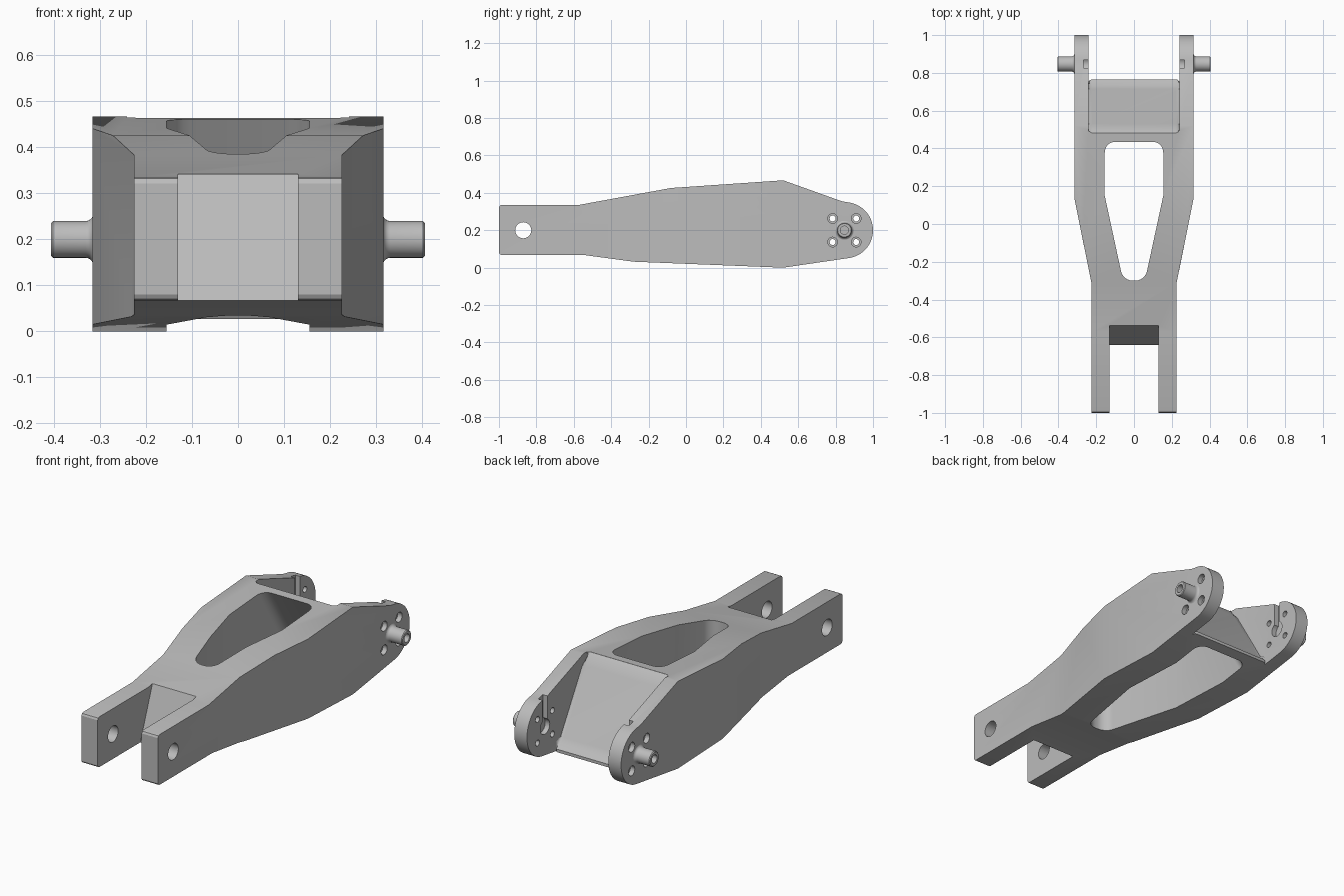
import bpy, bmesh, math
from mathutils import Matrix

if "Cube" in bpy.data.objects:
    bpy.data.objects.remove(bpy.data.objects["Cube"])

grey = bpy.data.materials.new("light grey metal")
grey.diffuse_color = (0.5, 0.5, 0.5, 1)
grey.use_nodes = True
grey.node_tree.nodes["Principled BSDF"].inputs["Base Color"].default_value = grey.diffuse_color


def make(name, bm):
    bmesh.ops.recalc_face_normals(bm, faces=bm.faces)
    me = bpy.data.meshes.new(name)
    bm.to_mesh(me)
    bm.free()
    me.materials.append(grey)
    ob = bpy.data.objects.new(name, me)
    bpy.context.collection.objects.link(ob)
    return ob


def loft(bm, a, b):
    """Closed solid between two matching rings of points; returns joining edges."""
    va, vb = [bm.verts.new(p) for p in a], [bm.verts.new(p) for p in b]
    bm.faces.new(va)
    bm.faces.new(vb)
    n = len(va)
    for i in range(n):
        bm.faces.new((va[i], va[(i + 1) % n], vb[(i + 1) % n], vb[i]))
    return [bm.edges.get((va[i], vb[i])) for i in range(n)]


def side_prism(bm, pts, x0, x1):
    return loft(bm, [(x0, y, z) for y, z in pts], [(x1, y, z) for y, z in pts])


def circle(y, z, r, n=32):
    return [(y + r * math.cos(math.tau * i / n), z + r * math.sin(math.tau * i / n)) for i in range(n)]


def combine(ob, tool, op='DIFFERENCE'):
    mod = ob.modifiers.new("cut", 'BOOLEAN')
    mod.operation, mod.solver, mod.object = op, 'EXACT', tool
    bpy.context.view_layer.objects.active = ob
    bpy.ops.object.modifier_apply(modifier=mod.name)
    bpy.data.objects.remove(tool)


def smooth(ob):
    bpy.ops.object.select_all(action='DESELECT')
    ob.select_set(True)
    bpy.context.view_layer.objects.active = ob
    bpy.ops.object.shade_smooth_by_angle(angle=math.radians(25))


# Arm body: side silhouette with rounded rear end
arc = [(0.85 + 0.15 * math.cos(math.radians(a)), 0.2 + 0.15 * math.sin(math.radians(a)))
       for a in range(-84, 85, 6)]
side = [(-1, 0.08), (-0.995, 0.071), (-0.985, 0.067), (-0.54, 0.067), (-0.28, 0.032),
        (0.52, 0.0)] + arc + [(0.83, 0.356), (0.52, 0.467), (-0.08, 0.426), (-0.57, 0.336),
        (-0.985, 0.336), (-0.995, 0.332), (-1, 0.322)]
bm = bmesh.new()
side_prism(bm, side, -0.5, 0.5)
body = make("arm_body", bm)

# Plan outline: narrow front, flared rear
half = [(0.226, -1.2), (0.226, -0.31), (0.316, 0.14), (0.316, 1.2)]
plan = half + [(-x, y) for x, y in reversed(half)]
bm = bmesh.new()
loft(bm, [(x, y, -0.2) for x, y in plan], [(x, y, 0.7) for x, y in plan])
combine(body, make("plan_cutter", bm), 'INTERSECT')

# Front fork slot with sloping end
bm = bmesh.new()
side_prism(bm, [(-1.2, -0.1), (-0.702, -0.1), (-0.478, 0.5), (-1.2, 0.5)], -0.13, 0.13)
combine(body, make("fork_cutter", bm))

# Central window with rounded corners and a back wall leaning rearward
bm = bmesh.new()
rings = []
for z in (-0.1, 0.6):
    back = 0.435 + (0.46 - z) * 0.63
    h = [(0.058, -0.3), (0.155, 0.15), (0.155, back)]
    rings.append([(x, y, z) for x, y in h + [(-x, y) for x, y in reversed(h)]])
edges = loft(bm, *rings)
corners = [e for e in edges if abs(abs(e.verts[0].co.x) - 0.155) > 0.01 or e.verts[0].co.y > 0.2]
bmesh.ops.bevel(bm, geom=corners, offset=0.05, segments=6, profile=0.5, affect='EDGES')
combine(body, make("window_cutter", bm))

# Rear pocket between the ears, sloping floor with filleted sides
floor = [(0.474, 0.6), (0.482, 0.464), (0.5, 0.452), (0.53, 0.41), (0.715, 0.098),
         (0.735, 0.07), (0.765, 0.052), (0.765, -0.1)]
bm = bmesh.new()
side_prism(bm, floor + [(1.2, -0.1), (1.2, 0.6)], -0.241, 0.241)
bm.edges.ensure_lookup_table()
rim = [e for e in bm.edges if abs(e.verts[0].co.x - e.verts[1].co.x) < 1e-5
       and all(v.co.y < 0.8 for v in e.verts)]
bmesh.ops.bevel(bm, geom=rim, offset=0.02, segments=4, profile=0.5, affect='EDGES')
combine(body, make("pocket_cutter", bm))

# Through holes: fork pin hole and four bolt holes per ear
bolts = [(0.847 + sy * 0.063, 0.2 + sz * 0.063) for sy in (-1, 1) for sz in (-1, 1)]
bm = bmesh.new()
side_prism(bm, circle(-0.87, 0.2, 0.043), -0.5, 0.5)
for y, z in bolts:
    side_prism(bm, circle(y, z, 0.016, 20), -0.5, 0.5)
combine(body, make("hole_cutter", bm))

# Bolt counterbores on the outside of the ears
bm = bmesh.new()
for s in (-1, 1):
    for y, z in bolts:
        side_prism(bm, circle(y, z, 0.026, 24), s * 0.29, s * 0.5)
combine(body, make("counterbore_cutter", bm))

# Keyhole slot on the inside of the ears, open at the top
slot = [(0.847 + 0.04 * math.cos(math.radians(a)), 0.2 + 0.04 * math.sin(math.radians(a)))
        for a in range(120, 421, 12)]
slot += [(0.867, 0.5), (0.827, 0.5)]
bm = bmesh.new()
for s in (-1, 1):
    side_prism(bm, slot, s * 0.2, s * 0.268)
combine(body, make("keyhole_cutter", bm))
smooth(body)

# Hollow-ended pivot pins with a flared root
fillet = [(0.331 - 0.016 * math.sin(t), 0.056 - 0.016 * math.cos(t))
          for t in (math.pi / 2 * i / 5 for i in range(5, -1, -1))]
profile = [(0.305, 0.0), (0.305, 0.056)] + fillet + [(0.402, 0.04), (0.406, 0.036),
           (0.406, 0.022), (0.35, 0.022), (0.35, 0.0)]
for s, label in ((-1, "left"), (1, "right")):
    bm = bmesh.new()
    vs = [bm.verts.new((s * x, 0.847, 0.2 + r)) for x, r in profile]
    es = [bm.edges.new(p) for p in zip(vs, vs[1:])]
    bmesh.ops.spin(bm, geom=vs + es, cent=(0, 0.847, 0.2), axis=(1, 0, 0),
                   angle=math.tau, steps=32)
    bmesh.ops.remove_doubles(bm, verts=bm.verts, dist=1e-4)
    smooth(make(label + "_pivot_pin", bm))
